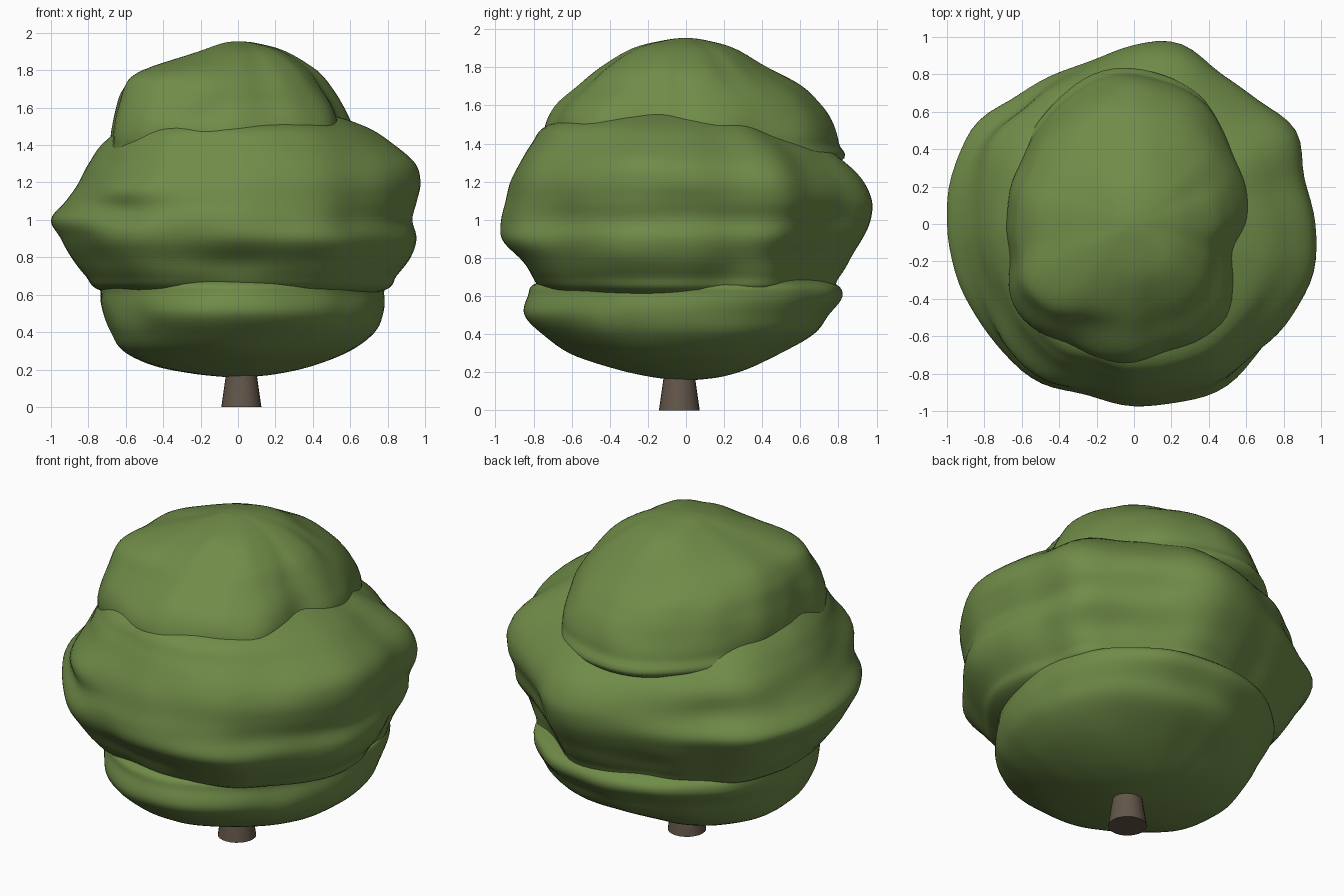
import bpy
import bmesh
from math import cos, sin, exp, pi, radians
from mathutils import Vector, noise

default_cube = bpy.data.objects.get("Cube")
if default_cube:
    bpy.data.objects.remove(default_cube)

SEGMENTS = 96
STEPS = 5


def make_material(name, color):
    mat = bpy.data.materials.new(name)
    mat.use_nodes = True
    mat.diffuse_color = (*color, 1)
    mat.node_tree.nodes["Principled BSDF"].inputs["Base Color"].default_value = (*color, 1)
    return mat


def spline(a, b, c, d, t):
    """Catmull-Rom interpolation between b and c."""
    return b + 0.5 * t * (c - a + t * (2 * a - 5 * b + 4 * c - d + t * (3 * (b - c) + d - a)))


def around(values, angle):
    """Smooth closed curve through values spaced evenly around the circle."""
    count = len(values)
    position = (angle / (2 * pi)) % 1 * count
    i = int(position)
    a, b, c, d = (values[(i + k) % count] for k in (-1, 0, 1, 2))
    return spline(a, b, c, d, position - i)


def refine(rows):
    """Insert smoothly interpolated rows between the given profile rows."""
    result = []
    last = len(rows) - 1
    for i in range(last):
        near = [rows[min(max(i + k, 0), last)] for k in (-1, 0, 1, 2)]
        for step in range(STEPS):
            result.append([spline(*column, step / STEPS) for column in zip(*near)])
    result.append(list(rows[-1]))
    return result


def finish(name, bm, material):
    bmesh.ops.recalc_face_normals(bm, faces=bm.faces)
    mesh = bpy.data.meshes.new(name)
    bm.to_mesh(mesh)
    bm.free()
    mesh.materials.append(material)
    obj = bpy.data.objects.new(name, mesh)
    bpy.context.collection.objects.link(obj)
    bpy.ops.object.select_all(action="DESELECT")
    obj.select_set(True)
    bpy.context.view_layer.objects.active = obj
    bpy.ops.object.shade_smooth_by_angle(angle=radians(50))
    return obj


def foliage(name, plan, rows, lumps, material):
    """Lumpy mass: plan outline scaled by height; rows are (z, left, back, right, front)."""
    bm = bmesh.new()
    cardinal = [around(plan, k * pi / 2) for k in range(4)]
    profile = refine(rows)
    rings = []
    for z, *reach in profile[1:-1]:
        scale = [r / c for r, c in zip(reach, cardinal)]
        fullness = min(1, sum(scale) / 3)
        ring = []
        for s in range(SEGMENTS):
            angle = 2 * pi * s / SEGMENTS
            radius = around(plan, angle) * max(around(scale, angle), 0.005)
            direction = Vector((cos(angle), sin(angle), 0))
            bump = 0.015 * noise.noise(direction * 3 + Vector((0, 0, z * 5)))
            for degrees, height, size, spread in lumps:
                turn = direction.angle(Vector((cos(radians(degrees)), sin(radians(degrees)), 0)))
                bump += size * exp(-(turn / spread) ** 2 - ((z - height) / 0.09) ** 2)
            point = direction * (radius + bump * fullness)
            ring.append(bm.verts.new((point.x, point.y, z)))
        rings.append(ring)
    for upper, lower in zip(rings, rings[1:]):
        for s in range(SEGMENTS):
            n = (s + 1) % SEGMENTS
            bm.faces.new((upper[s], lower[s], lower[n], upper[n]))
    for ring, z in ((rings[0], profile[0][0]), (rings[-1], profile[-1][0])):
        pole = bm.verts.new((0, 0, z))
        for s in range(SEGMENTS):
            bm.faces.new((ring[s], ring[(s + 1) % SEGMENTS], pole))
    return finish(name, bm, material)


leaf_green = make_material("leaf green", (0.16, 0.26, 0.065))
bark_brown = make_material("bark brown", (0.125, 0.093, 0.067))

# Crown of the tree
foliage(
    "top_foliage",
    [.63, .65, .66, .7, .75, .78, .8, .79, .75, .72, .69, .69,
     .68, .69, .76, .77, .73, .73, .74, .71, .72, .71, .64, .59],
    [(1.955, 0, 0, 0, 0),
     (1.945, .1, .09, .08, .1),
     (1.9, .26, .25, .2, .28),
     (1.8, .42, .42, .5, .45),
     (1.7, .5, .6, .61, .57),
     (1.6, .56, .71, .65, .69),
     (1.5, .6, .77, .67, .74),
     (1.4, .6, .8, .68, .74),
     (1.3, .56, .8, .66, .7),
     (1.15, .3, .4, .3, .4),
     (1.1, 0, 0, 0, 0)],
    [(215, 1.76, .05, .4), (100, 1.72, .02, .4), (250, 1.62, -.03, .25)],
    leaf_green)

# Wide middle mass
foliage(
    "middle_foliage",
    [.97, .94, 1, .94, .94, 1, .97, .92, .94, .96, 1.02, 1.01,
     1, .99, .98, 1.01, 1.01, .95, .97, .97, .98, .96, .98, 1],
    [(1.62, 0, 0, 0, 0),
     (1.58, .4, .2, .3, .4),
     (1.5, .66, .45, .58, .72),
     (1.4, .82, .68, .73, .81),
     (1.3, .94, .81, .8, .87),
     (1.2, .97, .91, .85, .92),
     (1.1, .95, .96, .92, .95),
     (1, .92, .95, 1, .97),
     (.9, .94, .91, .95, .96),
     (.8, .92, .85, .89, .9),
     (.7, .85, .79, .82, .83),
     (.62, .77, .72, .73, .72),
     (.55, .4, .4, .4, .4),
     (.5, 0, 0, 0, 0)],
    [(230, 1.03, -.06, .3), (230, 1.17, .03, .4), (298, .88, .03, .3),
     (268, .76, -.04, .3), (38, .8, -.05, .4), (135, 1.1, -.05, .4),
     (135, 1.27, .03, .5)],
    leaf_green)

# Low skirt of leaves
foliage(
    "lower_foliage",
    [.78, .84, .81, .75, .73, .77, .85, .77],
    [(.75, 0, 0, 0, 0),
     (.72, .5, .55, .45, .5),
     (.67, .76, .77, .71, .78),
     (.6, .78, .82, .73, .83),
     (.5, .77, .74, .71, .86),
     (.4, .73, .67, .68, .78),
     (.3, .6, .5, .62, .62),
     (.22, .4, .33, .45, .38),
     (.175, .2, .18, .22, .18),
     (.155, 0, 0, 0, 0)],
    [(140, .57, .03, .5), (225, .5, -.03, .2), (275, .38, -.03, .5)],
    leaf_green)

# Tapered trunk
trunk = bmesh.new()
bmesh.ops.create_cone(trunk, cap_ends=True, segments=24, radius1=.107, radius2=.05, depth=.4)
bmesh.ops.translate(trunk, verts=trunk.verts, vec=(.018, -.035, .2))
finish("trunk", trunk, bark_brown)
